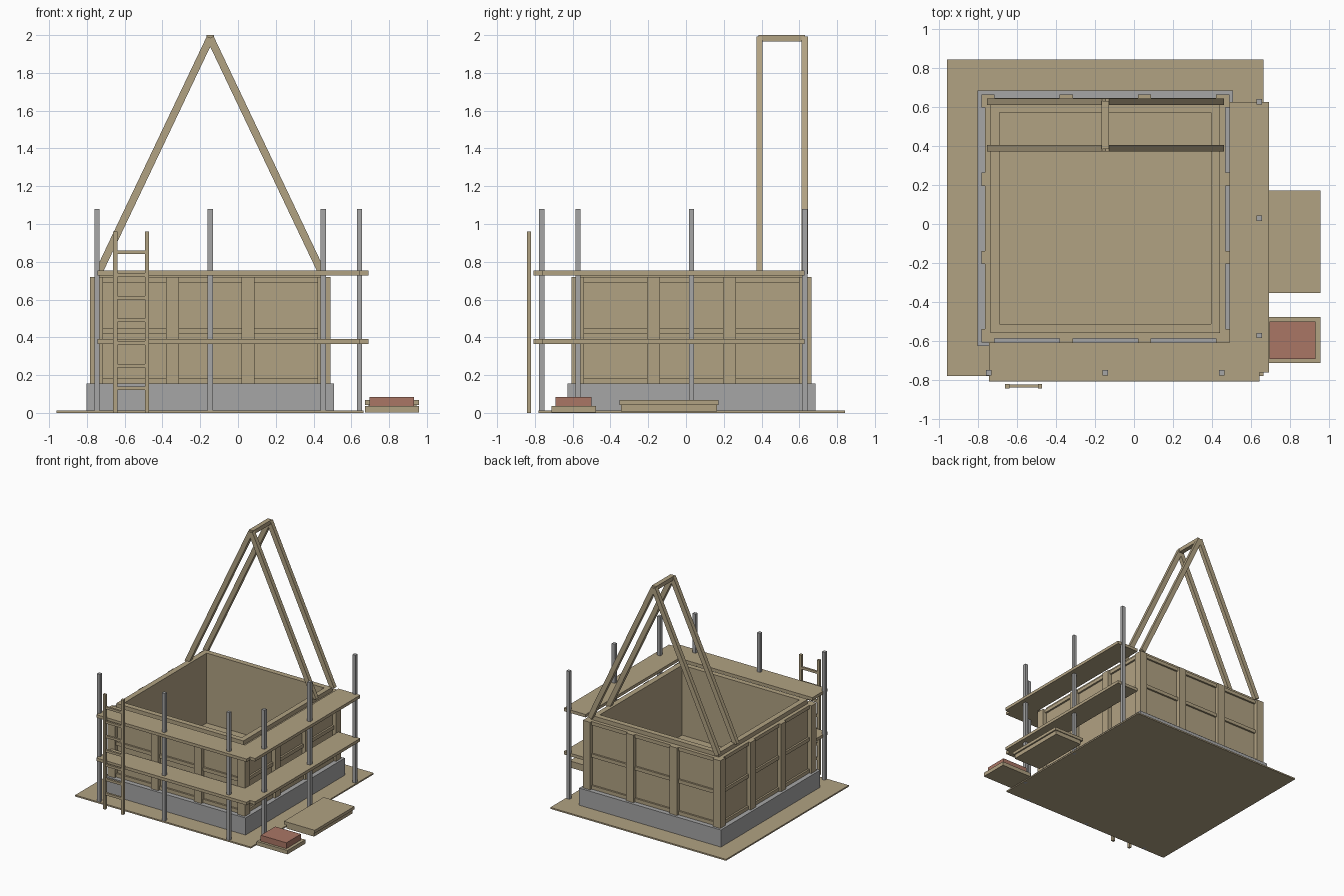
import bpy
import math
from mathutils import Vector

cube = bpy.data.objects.get("Cube")
if cube:
    bpy.data.objects.remove(cube, do_unlink=True)


def material(name, rgb):
    mat = bpy.data.materials.new(name)
    mat.use_nodes = True
    mat.diffuse_color = (*rgb, 1)
    mat.node_tree.nodes["Principled BSDF"].inputs["Base Color"].default_value = (*rgb, 1)
    return mat


WOOD = material("tan wood", (0.44, 0.36, 0.225))
GREY = material("grey", (0.38, 0.38, 0.38))
BRICK = material("brick red", (0.40, 0.18, 0.13))


def box(name, x, y, z, mat=WOOD):
    """Box from (low, high) pairs along each axis."""
    verts = [(a, b, c) for a in x for b in y for c in z]
    faces = [(0, 1, 3, 2), (4, 6, 7, 5), (0, 4, 5, 1), (2, 3, 7, 6), (0, 2, 6, 4), (1, 5, 7, 3)]
    mesh = bpy.data.meshes.new(name)
    mesh.from_pydata(verts, [], faces)
    mesh.materials.append(mat)
    obj = bpy.data.objects.new(name, mesh)
    bpy.context.collection.objects.link(obj)
    return obj


CX, CY = -0.147, 0.029      # centre of the house


def block(name, half, z, mat=WOOD):
    return box(name, (CX - half, CX + half), (CY - half, CY + half), z, mat)


def ring(name, outer, inner, z, mat=WOOD):
    """Square frame made from one extruded band."""
    verts, faces = [], []
    for half, h in ((outer, z[0]), (outer, z[1]), (inner, z[1]), (inner, z[0])):
        verts += [(CX + sx * half, CY + sy * half, h)
                  for sx, sy in ((-1, -1), (1, -1), (1, 1), (-1, 1))]
    for level in range(4):
        up = (level + 1) % 4
        for i in range(4):
            j = (i + 1) % 4
            faces.append((level * 4 + i, level * 4 + j, up * 4 + j, up * 4 + i))
    mesh = bpy.data.meshes.new(name)
    mesh.from_pydata(verts, [], faces)
    mesh.materials.append(mat)
    obj = bpy.data.objects.new(name, mesh)
    bpy.context.collection.objects.link(obj)


# Ground slab, foundation and floor
box("ground_slab", (-0.96, 0.665), (-0.78, 0.843), (0, 0.012))
block("foundation", 0.656, (0.002, 0.155), GREY)
block("floor", 0.56, (0.15, 0.17))

# Timber walls: panels, rails and top plate
ring("wall_panels", 0.602, 0.543, (0.155, 0.72))
for name, low, high in (("bottom_rail", 0.155, 0.185), ("middle_rail", 0.42, 0.45), ("top_rail", 0.69, 0.72)):
    ring(name, 0.617, 0.59, (low, high))
ring("top_plate", 0.588, 0.543, (0.72, 0.755))

# Wall posts, four along each side
OUT, WIDE = 0.636, 0.068
steps = [-OUT + i * (2 * OUT - WIDE) / 3 for i in range(4)]
for i, u in enumerate(steps):
    for j, v in enumerate(steps):
        if i in (0, 3) or j in (0, 3):
            box("wall_post", (CX + u, CX + u + WIDE), (CY + v, CY + v + WIDE), (0.155, 0.72))

# Two pairs of rafters and the ridge beam
for y in (0.389, 0.628):
    for side in (-1, 1):
        top = Vector((CX, y, 1.985))
        foot = Vector((CX + side * 0.59, y, 0.745))
        run = top - foot
        beam = box("rafter", (-0.02, 0.02), (-0.017, 0.017), (0, run.length))
        beam.location = foot
        beam.rotation_euler = (0, math.atan2(run.x, run.z), 0)
box("ridge_beam", (CX - 0.019, CX + 0.019), (0.385, 0.63), (1.966, 2.0))

# Scaffold platforms at two heights
for low in (0.366, 0.728):
    deck = (low, low + 0.025)
    box("front_platform", (-0.745, 0.645), (-0.808, -0.607), deck)
    box("side_platform", (0.49, 0.692), (-0.763, 0.627), deck)

# Scaffold poles
POLES = [(x, -0.763) for x in (-0.746, CX, 0.451)]
POLES += [(0.643, y) for y in (-0.572, 0.029, 0.628)]
for x, y in POLES:
    box("scaffold_pole", (x - 0.014, x + 0.014), (y - 0.014, y + 0.014), (0, 1.08), GREY)

# Ladder
LADDER_Y = (-0.843, -0.82)
for x in (-0.65, -0.482):
    box("ladder_rail", (x - 0.011, x + 0.011), LADDER_Y, (0, 0.96))
for i in range(7):
    z = 0.13 + i * 0.12
    box("ladder_rung", (-0.64, -0.492), (-0.84, -0.823), (z - 0.01, z + 0.01))

# Stack of boards
box("board_stack_base", (0.69, 0.945), (-0.345, 0.165), (0.008, 0.042))
box("board_stack_top", (0.672, 0.957), (-0.353, 0.172), (0.042, 0.067))

# Brick pallet
box("brick_pallet", (0.672, 0.957), (-0.713, -0.477), (0.003, 0.036))
box("brick_stack", (0.695, 0.932), (-0.692, -0.5), (0.036, 0.085), BRICK)
